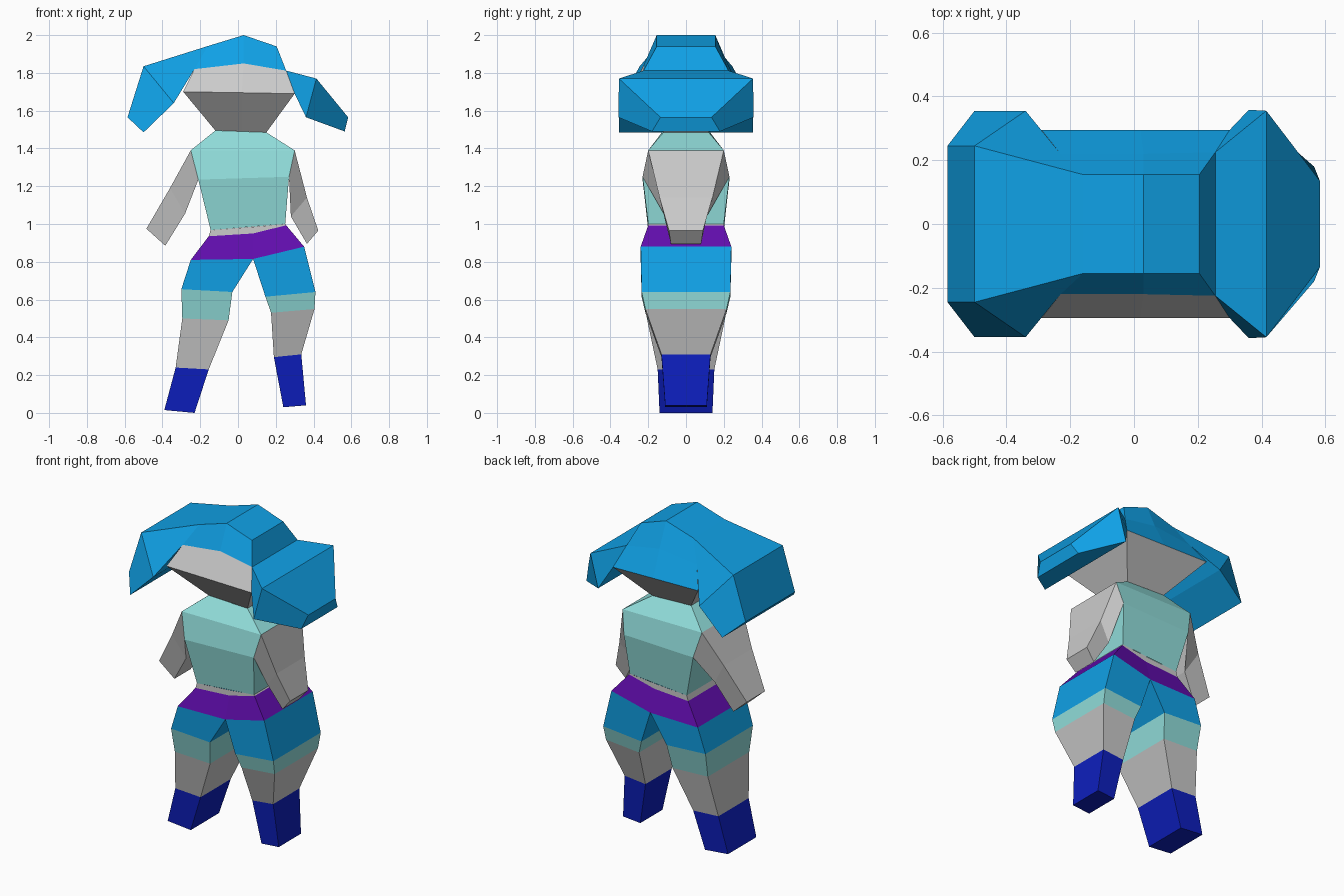
import bpy

if "Cube" in bpy.data.objects:
    bpy.data.objects.remove(bpy.data.objects["Cube"])

HAIR = (0.005, 0.355, 0.79, 1)
TEAL = (0.285, 0.73, 0.71, 1)
PURPLE = (0.12, 0.004, 0.42, 1)
BLUE = (0.004, 0.013, 0.507, 1)
mats = {}


def material(color):
    if color not in mats:
        mats[color] = bpy.data.materials.new("paint")
        mats[color].diffuse_color = color
    return mats[color]


def loft(name, rings, color=None, sides="frbl", start=False, end=False):
    """Rings are lists of (x, z, half depth), mirrored in y and joined in order."""
    k = len(rings[0])
    verts, faces = [], []
    for ring in rings:
        verts += [(x, -d, z) for x, z, d in ring]
        verts += [(x, d, z) for x, z, d in reversed(ring)]
    n = 2 * k
    for r in range(len(rings) - 1):
        a, b = r * n, (r + 1) * n
        for i in range(n):
            side = "f" if i < k - 1 else "r" if i == k - 1 else "b" if i < n - 1 else "l"
            if side in sides:
                j = (i + 1) % n
                faces.append((a + i, a + j, b + j, b + i))
    last = (len(rings) - 1) * n
    for i in range(k - 1):
        if start:
            faces.append((i, n - 1 - i, n - 2 - i, i + 1))
        if end:
            faces.append((last + i, last + i + 1, last + n - 2 - i, last + n - 1 - i))
    mesh = bpy.data.meshes.new(name)
    mesh.from_pydata(verts, [], faces)
    obj = bpy.data.objects.new(name, mesh)
    bpy.context.collection.objects.link(obj)
    if color:
        mesh.materials.append(material(color))


# Legs: foot, shin, knee band and thigh, from the sole up
legs = {
    "left": [[(-.39, .015, .14), (-.23, 0, .14)],
             [(-.33, .24, .15), (-.155, .23, .15)],
             [(-.295, .50, .205), (-.05, .49, .205)],
             [(-.30, .655, .235), (-.03, .64, .235)],
             [(-.25, .81, .24), (.08, .815, .24)]],
    "right": [[(.24, .03, .11), (.36, .04, .11)],
              [(.19, .295, .13), (.335, .31, .13)],
              [(.175, .53, .215), (.405, .55, .215)],
              [(.145, .615, .235), (.41, .64, .235)],
              [(.08, .815, .24), (.35, .88, .24)]],
}
for side, r in legs.items():
    parts = [("boot", BLUE), ("shin", None), ("knee_band", TEAL), ("thigh", HAIR)]
    for i, (part, color) in enumerate(parts):
        loft(f"{side}_{part}", r[i:i + 2], color, start=(i == 0))

# Hips and waist
hip = [(-.25, .81, .24), (.08, .815, .24), (.35, .88, .24)]
belt_top = [(-.155, .935, .20), (.08, .95, .20), (.255, .993, .20)]
waist = [(-.145, .968, .20), (.08, .985, .20), (.25, 1.0, .20)]
loft("belt", [hip, belt_top], PURPLE)
loft("waist", [belt_top, waist])

# Torso
chest = [(-.21, 1.235, .23), (.27, 1.25, .23)]
shoulder = [(-.25, 1.39, .20), (.30, 1.39, .20)]
neck = [(-.12, 1.495, .12), (.15, 1.485, .12)]
loft("torso", [[waist[0], waist[2]], chest, shoulder, neck], TEAL)

# Arms, from the hand up
loft("left_arm", [[(-.485, .975, .09), (-.385, .885, .08)],
                  [(-.36, 1.19, .14), (-.28, 1.055, .115)],
                  [shoulder[0], chest[0]]], start=True)
loft("right_arm", [[(.365, .895, .08), (.425, .965, .09)],
                   [(.28, 1.04, .11), (.365, 1.14, .14)],
                   [chest[1], shoulder[1]]], start=True)

# Head: jaw, forehead and the hair covering the back
jaw = [(-.12, 1.495, .12), (.02, 1.49, .12), (.15, 1.485, .12)]
cheek = [(-.29, 1.70, .295), (.02, 1.695, .295), (.30, 1.69, .295)]
brow = [(-.23, 1.82, .22), (.03, 1.85, .22), (.255, 1.812, .225)]
crown = [(-.16, 1.942, .155), (.03, 2.0, .155), (.205, 1.94, .155)]
loft("jaw", [jaw, cheek])
loft("forehead", [cheek, brow], sides="frl")
loft("back_hair", [cheek, brow], HAIR, sides="b")
loft("hair_cap", [brow, crown], HAIR, sides="frb", end=True)

# Side locks, from the tip to the head
loft("left_lock", [[(-.585, 1.565, .245), (-.50, 1.485, .355)],
                   [(-.50, 1.835, .245), (-.34, 1.64, .355)],
                   [crown[0], brow[0]]], HAIR, start=True)
loft("right_lock", [[(.565, 1.49, .18), (.583, 1.565, .135)],
                    [(.36, 1.565, .358), (.415, 1.77, .355)],
                    [cheek[2], brow[2]]], HAIR, start=True)

for m in bpy.data.materials:
    if m.users and not m.is_grease_pencil:
        m.use_nodes = True
        m.node_tree.nodes["Principled BSDF"].inputs["Base Color"].default_value = m.diffuse_color
